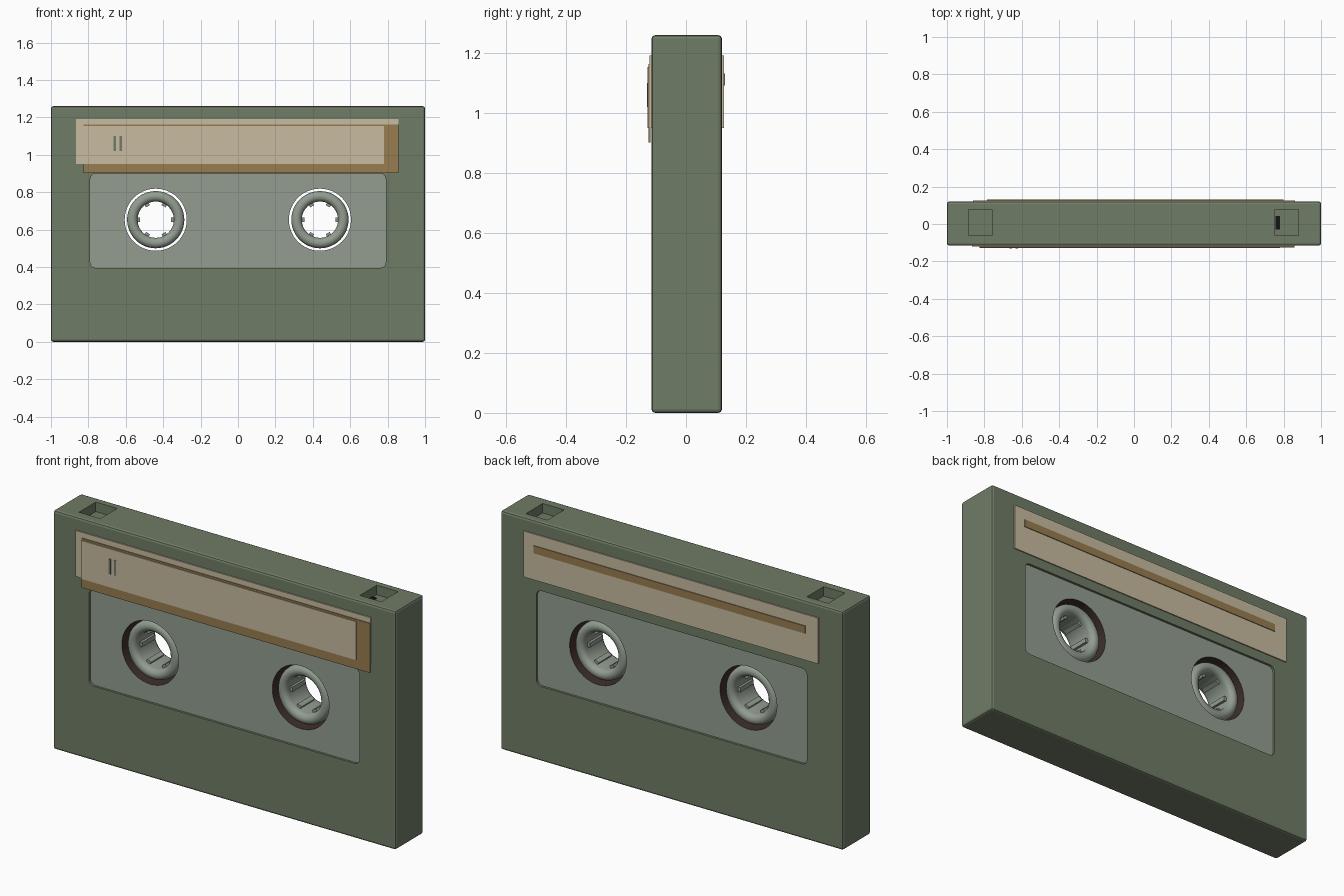
import bpy, bmesh, math
from mathutils import Matrix, Vector

if "Cube" in bpy.data.objects:
    bpy.data.objects.remove(bpy.data.objects["Cube"])


def material(name, r, g, b):
    lin = [((c / 255 + 0.055) / 1.055) ** 2.4 if c > 10 else c / 255 / 12.92 for c in (r, g, b)]
    m = bpy.data.materials.new(name)
    m.diffuse_color = (*lin, 1)
    m.use_nodes = True
    m.node_tree.nodes["Principled BSDF"].inputs["Base Color"].default_value = m.diffuse_color
    return m


GREEN = material("olive green", 112, 124, 102)
GREY = material("pale grey green", 147, 157, 145)
CREAM = material("cream paper", 200, 187, 160)
OCHRE = material("ochre", 152, 125, 80)
BROWN = material("dark brown", 62, 48, 42)
BLACK = material("black", 22, 22, 20)

Y0, Y1, H = -0.115, 0.12, 1.26          # shell front, back and height
REELS = (-0.44, 0.438)
REEL_Z = 0.653
RECESS = 0.012


def make(name, bm, *mats):
    bmesh.ops.recalc_face_normals(bm, faces=bm.faces)
    me = bpy.data.meshes.new(name)
    bm.to_mesh(me)
    bm.free()
    for m in mats:
        me.materials.append(m)
    ob = bpy.data.objects.new(name, me)
    bpy.context.collection.objects.link(ob)
    return ob


def box(name, x, y, z, mat, bevel=0.0):
    bm = bmesh.new()
    bmesh.ops.create_cube(bm, size=1)
    for v in bm.verts:
        v.co = Vector((lo + (c + 0.5) * (hi - lo) for c, (lo, hi) in zip(v.co, (x, y, z))))
    if bevel:
        bmesh.ops.bevel(bm, geom=bm.edges[:], offset=bevel, segments=2, profile=0.5, affect='EDGES')
    return make(name, bm, mat)


def prism(name, pts, y0, y1, mat):
    """Extrude an x-z outline along y."""
    bm = bmesh.new()
    f = bm.faces.new([bm.verts.new((x, y0, z)) for x, z in pts])
    new = bmesh.ops.extrude_face_region(bm, geom=[f])["geom"]
    for v in new:
        if isinstance(v, bmesh.types.BMVert):
            v.co.y = y1
    return make(name, bm, mat)


def rounded(x0, x1, z0, z1, r, n=4):
    pts = []
    for i, (cx, cz) in enumerate(((x1 - r, z1 - r), (x0 + r, z1 - r), (x0 + r, z0 + r), (x1 - r, z0 + r))):
        for k in range(n + 1):
            a = math.pi / 2 * (i + k / n)
            pts.append((cx + r * math.cos(a), cz + r * math.sin(a)))
    return pts


def circle(cx, cz, r, n=48):
    return [(cx + r * math.cos(math.tau * k / n), cz + r * math.sin(math.tau * k / n)) for k in range(n)]


# Shell with recessed panels, reel holes and top notches
shell = box("shell", (-1, 1), (Y0, Y1), (0, H), GREEN, 0.012)
window = rounded(-0.79, 0.79, 0.395, 0.9, 0.03)
cutters = [prism("front_panel_cutter", window, Y0 - 0.05, Y0 + RECESS, GREEN),
           prism("back_panel_cutter", window, Y1 - RECESS, Y1 + 0.05, GREEN)]
cutters += [prism("reel_hole_cutter", circle(x, REEL_Z, 0.166), -0.3, 0.3, GREEN) for x in REELS]
cutters += [box("notch_cutter", (x, x + 0.125), (-0.062, 0.078), (H - 0.05, H + 0.1), GREEN)
            for x in (-0.885, 0.755)]
for c in cutters:
    mod = shell.modifiers.new(c.name, 'BOOLEAN')
    mod.operation, mod.solver, mod.object = 'DIFFERENCE', 'EXACT', c
bpy.context.view_layer.objects.active = shell
shell.select_set(True)
for mod in list(shell.modifiers):
    bpy.ops.object.modifier_apply(modifier=mod.name)
for c in cutters:
    bpy.data.objects.remove(c)

# Panel floors are pale, reel hole walls are brown
me = shell.data
me.materials.clear()
for m in (GREEN, GREY, BROWN):
    me.materials.append(m)
for p in me.polygons:
    c, n = p.center, p.normal
    p.material_index = 0
    if abs(n.y) > 0.9 and (abs(c.y - Y0 - RECESS) < 0.002 or abs(c.y - Y1 + RECESS) < 0.002):
        p.material_index = 1
    elif abs(n.y) < 0.1 and any(math.hypot(c.x - x, c.z - REEL_Z) < 0.17 for x in REELS):
        p.material_index = 2

# Dark slot in the right notch
box("notch_slot", (0.756, 0.78), (-0.03, 0.042), (H - 0.051, H - 0.045), BLACK)


# Reel hubs: rounded rings with six inner teeth
def hub(x):
    r0, r1, half = 0.097, 0.153, 0.092
    rr = (r1 - r0) / 2
    mid = (r0 + r1) / 2
    prof = []
    for s in (1, -1):
        for k in range(9):
            a = math.pi * k / 8
            prof.append((mid + s * rr * math.cos(a), s * (half - rr + rr * math.sin(a))))
    n, cy = 48, (Y0 + Y1) / 2
    bm = bmesh.new()
    rings = [[bm.verts.new((x + r * math.cos(math.tau * i / n), cy + y, REEL_Z + r * math.sin(math.tau * i / n)))
              for r, y in prof] for i in range(n)]
    m = len(prof)
    for i in range(n):
        a, b = rings[i], rings[(i + 1) % n]
        for j in range(m):
            bm.faces.new((a[j], a[(j + 1) % m], b[(j + 1) % m], b[j]))
    for f in bm.faces:
        f.smooth = True
    make("reel_hub", bm, GREY)
    bm = bmesh.new()
    for k in range(6):
        mat = (Matrix.Translation((x, cy, REEL_Z)) @ Matrix.Rotation(math.tau * k / 6, 4, 'Y')
               @ Matrix.Translation((0.092, 0, 0)) @ Matrix.Diagonal((0.018, 0.11, 0.024, 1)))
        bmesh.ops.create_cube(bm, size=1, matrix=mat)
    make("hub_teeth", bm, GREY)


for x in REELS:
    hub(x)

# Front label: three stacked sheets and two small marks
box("front_label_base", (-0.865, 0.857), (-0.121, Y0 + 0.001), (0.95, 1.192), CREAM)
box("front_label_band", (-0.825, 0.857), (-0.125, -0.119), (0.902, 1.163), OCHRE)
box("front_label_sheet", (-0.825, 0.78), (-0.129, -0.124), (0.95, 1.153), CREAM)
for x in (-0.665, -0.634):
    box("label_mark", (x, x + 0.013), (-0.13, -0.128), (1.02, 1.1), GREEN)

# Back label with a stripe
box("back_label", (-0.86, 0.86), (Y1 - 0.001, 0.126), (0.95, 1.192), CREAM)
box("back_label_stripe", (-0.785, 0.8), (0.125, 0.13), (1.092, 1.132), OCHRE)
